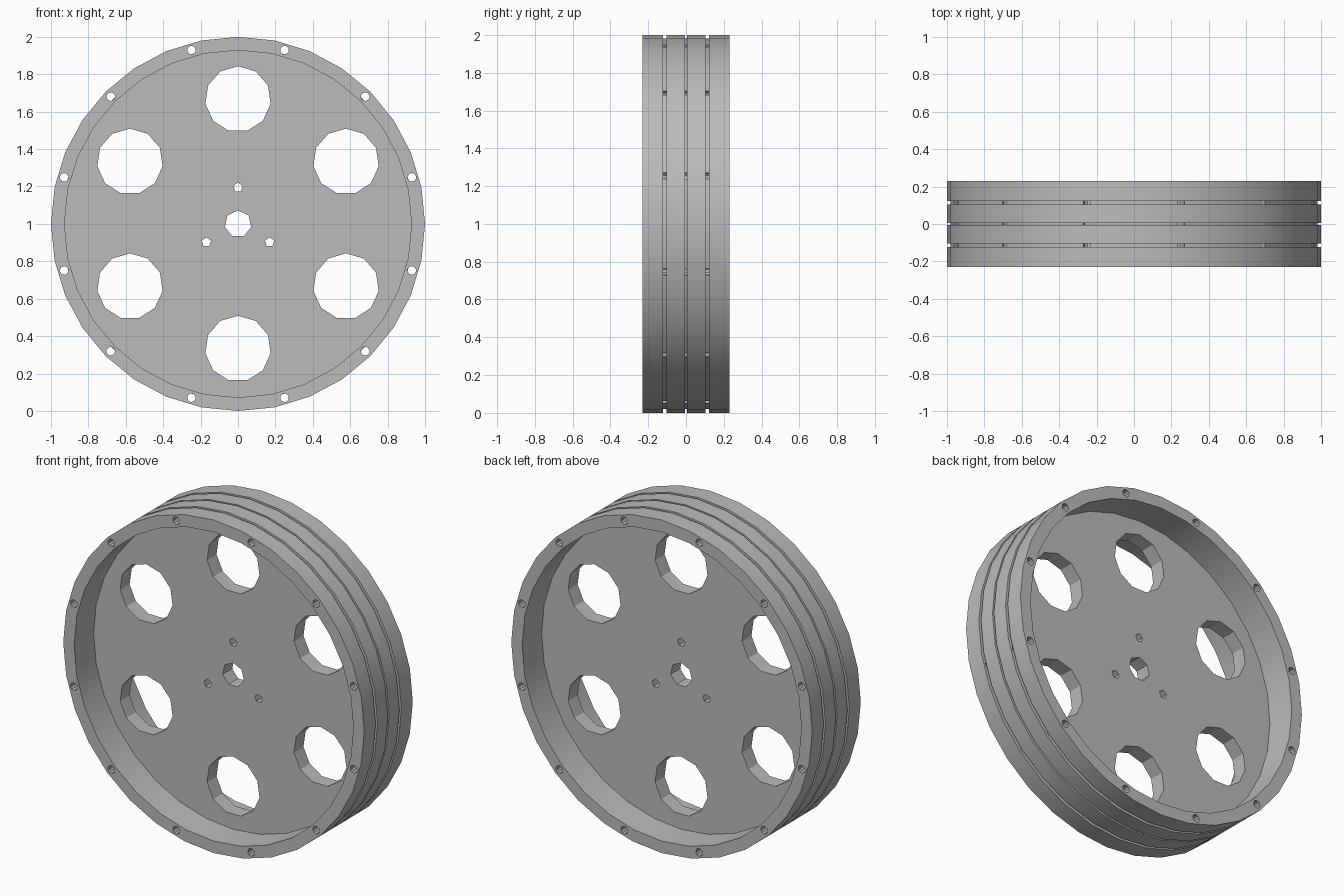
import bpy, bmesh
from math import sin, cos, pi, radians
from mathutils import Vector, Matrix

cube = bpy.data.objects.get("Cube")
if cube:
    bpy.data.objects.remove(cube, do_unlink=True)

CENTRE = Vector((0, 0, 1))
HALF_WIDTH = 0.23
WEB_HALF = 0.045

grey = bpy.data.materials.new("plain_grey")
grey.use_nodes = True
colour = (0.5, 0.5, 0.5, 1)
grey.diffuse_color = colour
grey.node_tree.nodes["Principled BSDF"].inputs["Base Color"].default_value = colour


def make_object(name, bm):
    bmesh.ops.recalc_face_normals(bm, faces=bm.faces)
    mesh = bpy.data.meshes.new(name)
    bm.to_mesh(mesh)
    bm.free()
    mesh.materials.append(grey)
    obj = bpy.data.objects.new(name, mesh)
    bpy.context.collection.objects.link(obj)
    return obj


def lathe(name, profile, segments):
    """Turn a closed (radius, y) outline about the wheel's axle."""
    bm = bmesh.new()
    rings = []
    for i in range(segments):
        a = 2 * pi * i / segments
        rings.append([bm.verts.new(CENTRE + Vector((r * sin(a), y, r * cos(a))))
                      for r, y in profile])
    n = len(profile)
    for i in range(segments):
        one, two = rings[i], rings[(i + 1) % segments]
        for j in range(n):
            k = (j + 1) % n
            bm.faces.new((one[j], two[j], two[k], one[k]))
    return make_object(name, bm)


def add_pin(bm, radius, sides, length, distance=0, angle=0):
    """Add a prism along y, at a polar position around the axle."""
    a = radians(angle)
    place = CENTRE + Vector((distance * cos(a), 0, distance * sin(a)))
    turn = Matrix.Rotation(pi / 2, 4, 'X')
    bmesh.ops.create_cone(bm, cap_ends=True, segments=sides, radius1=radius,
                          radius2=radius, depth=length,
                          matrix=Matrix.Translation(place) @ turn)


def drill(obj, bm):
    """Cut the prisms out of the object and keep the plain mesh."""
    cutter = make_object(obj.name + "_cutter", bm)
    cutter.hide_render = True
    mod = obj.modifiers.new("holes", 'BOOLEAN')
    mod.operation = 'DIFFERENCE'
    mod.solver = 'EXACT'
    mod.object = cutter
    deps = bpy.context.evaluated_depsgraph_get()
    cut_mesh = bpy.data.meshes.new_from_object(obj.evaluated_get(deps))
    obj.modifiers.clear()
    obj.data = cut_mesh
    bpy.data.objects.remove(cutter, do_unlink=True)


# Rim with three grooves around the tread
profile = [(0.928, -HALF_WIDTH), (1, -HALF_WIDTH)]
for y, half in ((-0.113, 0.009), (0, 0.006), (0.113, 0.009)):
    profile += [(1, y - half), (0.98, y - half), (0.98, y + half), (1, y + half)]
profile += [(1, HALF_WIDTH), (0.928, HALF_WIDTH)]
rim = lathe("rim", profile, 32)

# Bolt holes through the rim
bolts = bmesh.new()
for i in range(12):
    add_pin(bolts, 0.023, 10, 0.6, 0.962, 15 + 30 * i)
drill(rim, bolts)

# Flat web disc between the rim walls
bm = bmesh.new()
add_pin(bm, 0.945, 32, 2 * WEB_HALF)
web = make_object("web", bm)

# Lightening holes, axle hole and hub screw holes
holes = bmesh.new()
for i in range(6):
    add_pin(holes, 0.176, 11, 0.3, 0.667, 30 + 60 * i)
add_pin(holes, 0.072, 7, 0.3)
for i in range(3):
    add_pin(holes, 0.026, 5, 0.3, 0.195, 90 + 120 * i)
drill(web, holes)

# Smooth the curved tread, keep every edge crisp
bpy.ops.object.select_all(action='DESELECT')
rim.select_set(True)
bpy.context.view_layer.objects.active = rim
bpy.ops.object.shade_smooth_by_angle(angle=radians(30))
